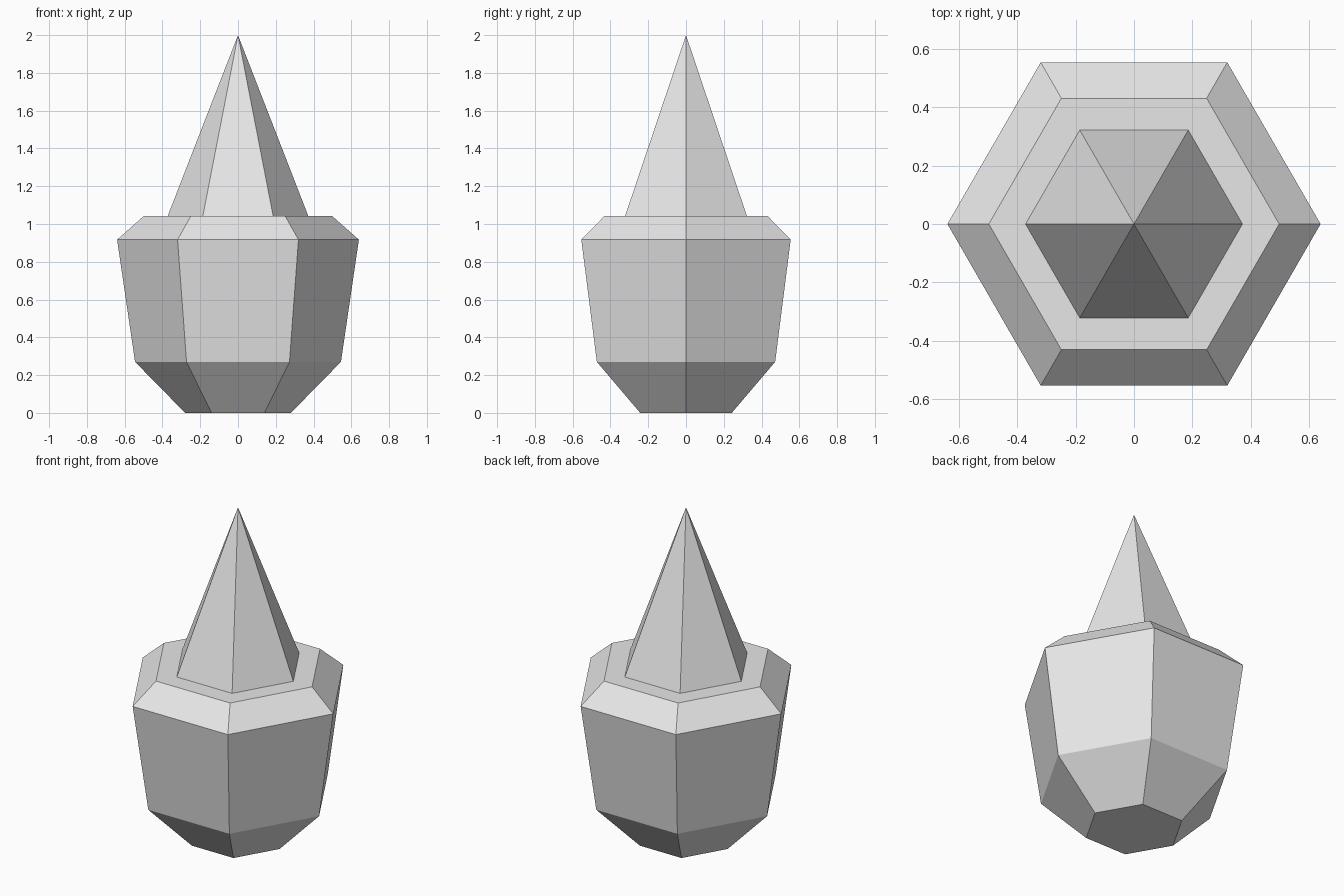
import bpy
import bmesh
from math import cos, sin, tau

SIDES = 6

cube = bpy.data.objects.get("Cube")
if cube:
    bpy.data.objects.remove(cube, do_unlink=True)

grey = bpy.data.materials.new("light_grey")
grey.use_nodes = True
grey.diffuse_color = (0.8, 0.8, 0.8, 1)
grey.node_tree.nodes["Principled BSDF"].inputs["Base Color"].default_value = (0.8, 0.8, 0.8, 1)


def hex_loft(name, profile, apex=None, floor=False):
    """Join hexagonal rings given as (radius, height), flat shaded."""
    bm = bmesh.new()
    rings = [[bm.verts.new((r * cos(tau * i / SIDES), r * sin(tau * i / SIDES), z))
              for i in range(SIDES)] for r, z in profile]
    for low, high in zip(rings, rings[1:]):
        for i in range(SIDES):
            j = (i + 1) % SIDES
            bm.faces.new((low[i], low[j], high[j], high[i]))
    if floor:
        bm.faces.new(rings[0][::-1])
    if apex is not None:
        tip = bm.verts.new((0, 0, apex))
        for i in range(SIDES):
            bm.faces.new((rings[-1][i], rings[-1][(i + 1) % SIDES], tip))
    mesh = bpy.data.meshes.new(name)
    bm.to_mesh(mesh)
    bm.free()
    mesh.materials.append(grey)
    obj = bpy.data.objects.new(name, mesh)
    bpy.context.collection.objects.link(obj)
    return obj


# Tapered body with bevelled shoulder and a flat ledge around the spike
hex_loft("body", [(0.28, 0), (0.545, 0.27), (0.64, 0.917), (0.498, 1.043), (0.372, 1.043)],
         floor=True)

# Pointed spike rising from the ledge
hex_loft("spike", [(0.372, 1.043)], apex=2.0)
